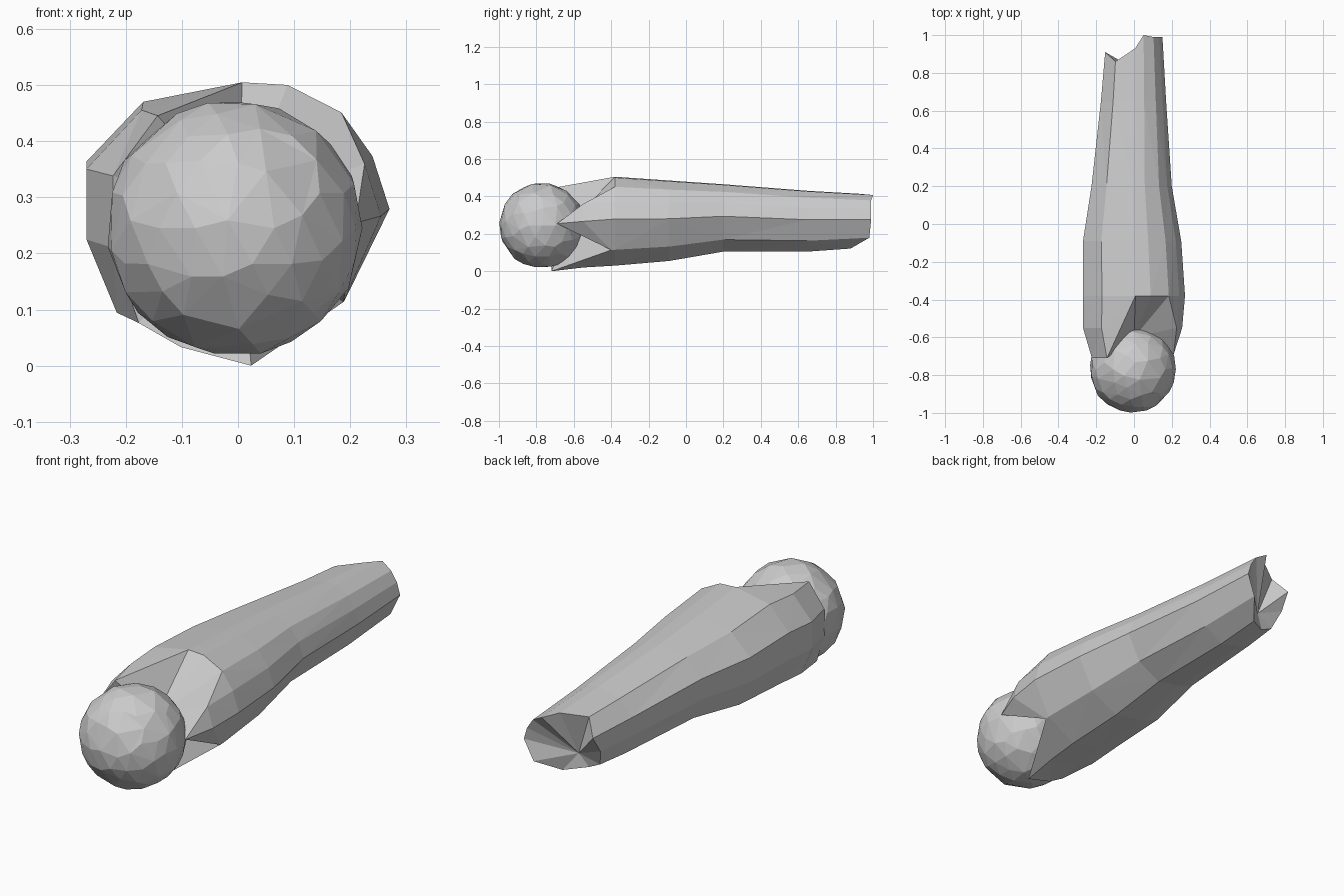
import bpy, bmesh, random
from mathutils import Vector

if "Cube" in bpy.data.objects:
    bpy.data.objects.remove(bpy.data.objects["Cube"])

random.seed(4)


def finish(bm, name):
    bmesh.ops.recalc_face_normals(bm, faces=bm.faces)
    me = bpy.data.meshes.new(name)
    bm.to_mesh(me)
    bm.free()
    ob = bpy.data.objects.new(name, me)
    bpy.context.collection.objects.link(ob)
    return ob


# Rock head: faceted, slightly uneven ball
bm = bmesh.new()
bmesh.ops.create_icosphere(bm, subdivisions=3, radius=0.23)
for v in bm.verts:
    v.co *= random.uniform(0.975, 1.005)
    v.co += Vector((-0.006, -0.77, 0.245))
head = finish(bm, "ball_head")
mod = head.modifiers.new("facets", 'DECIMATE')
mod.ratio = 0.7

# Tail cross-section, clockwise from the top: (x, z, front limit y, back limit y)
section = [
    (0.01, 0.505, -0.38, 0.93), (0.09, 0.500, -0.38, 1.00),
    (0.185, 0.448, -0.38, 0.99), (0.24, 0.365, -0.55, 0.99),
    (0.27, 0.265, -0.69, 0.99), (0.19, 0.09, -0.40, 0.98),
    (0.045, 0.00, -0.72, 0.88), (-0.115, 0.035, -0.72, 0.82),
    (-0.21, 0.08, -0.72, 0.82), (-0.265, 0.22, -0.71, 0.86),
    (-0.265, 0.355, -0.71, 0.91), (-0.165, 0.468, -0.71, 0.86),
]
# Tail extents along y: (y, left, right, bottom, top)
stations = [
    (-0.72, -0.22, 0.20, 0.00, 0.48),
    (-0.55, -0.27, 0.255, 0.02, 0.49),
    (-0.38, -0.27, 0.27, 0.03, 0.505),
    (-0.09, -0.27, 0.25, 0.055, 0.485),
    (0.20, -0.225, 0.20, 0.105, 0.465),
    (0.65, -0.175, 0.17, 0.105, 0.43),
    (1.00, -0.145, 0.15, 0.13, 0.41),
]


def extents(y):
    for a, b in zip(stations, stations[1:]):
        if y <= b[0]:
            t = (y - a[0]) / (b[0] - a[0])
            return [p + (q - p) * t for p, q in zip(a[1:], b[1:])]
    return stations[-1][1:]


def tail_point(p, y):
    x, z, front, back = p
    y = min(max(y, front), back)
    left, right, low, high = extents(y)
    u, w = (x + 0.265) / 0.535, z / 0.505
    return left + (right - left) * u, y, low + (high - low) * w


# Flame tail: loft with ragged ends, closed by recessed fans
bm = bmesh.new()
rings = [[bm.verts.new(tail_point(p, s[0])) for p in section] for s in stations]
n = len(section)
for a, b in zip(rings, rings[1:]):
    for i in range(n):
        j = (i + 1) % n
        bm.faces.new((a[i], a[j], b[j], b[i]))
for ring, tip in ((rings[0], (0, -0.60, 0.28)), (rings[-1], (-0.03, 0.84, 0.2))):
    c = bm.verts.new(tip)
    for i in range(n):
        bm.faces.new((ring[i], ring[(i + 1) % n], c))
bmesh.ops.remove_doubles(bm, verts=bm.verts, dist=0.001)
bmesh.ops.triangulate(bm, faces=bm.faces)
finish(bm, "flame_tail")
